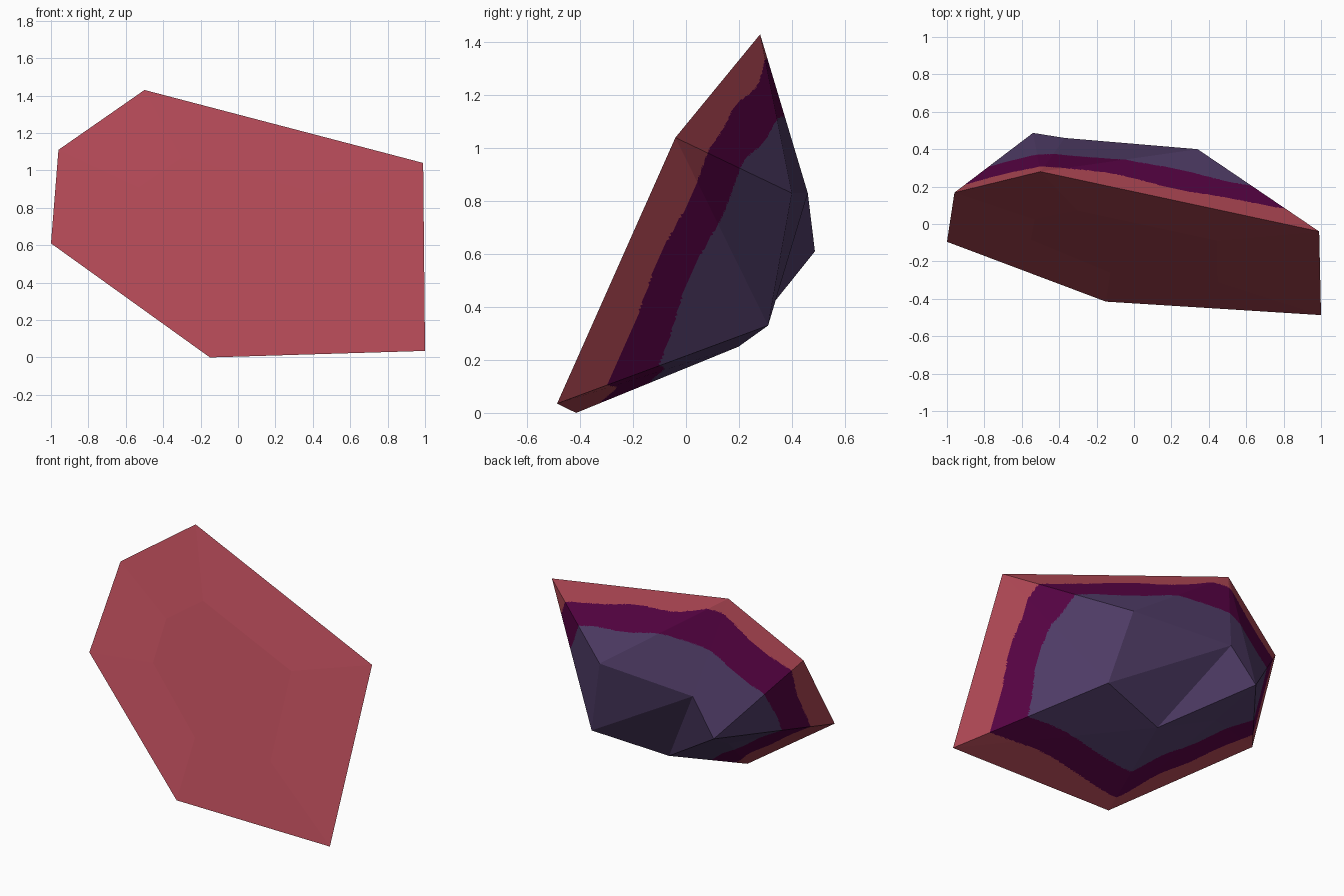
import bpy, bmesh, math
from mathutils import Vector

if "Cube" in bpy.data.objects:
    bpy.data.objects.remove(bpy.data.objects["Cube"])


def flat_colour(name, rgb):
    m = bpy.data.materials.new(name)
    m.diffuse_color = (*rgb, 1.0)
    m.use_nodes = True
    m.node_tree.nodes["Principled BSDF"].inputs["Base Color"].default_value = m.diffuse_color
    return m


def plane_y(x, z):
    """Depth of the broad front face."""
    return -0.398 - 0.10 * x + 0.44 * z


# outline of the broad front face, then the corners of the cut-down back
corners = {
    "A": (-0.50, 0.28, 1.43), "B": (-0.96, 0.168, 1.11), "C": (-1.00, -0.095, 0.61),
    "D": (-0.15, -0.415, 0.0), "E": (1.00, -0.487, 0.035), "F": (0.99, -0.04, 1.04),
    "G": (0.34, 0.40, 0.83), "H": (-0.37, 0.46, 0.83), "I": (-0.54, 0.487, 0.61),
    "K": (0.46, 0.31, 0.33), "L": (-0.017, 0.198, 0.25), "M": (-0.455, 0.215, 0.455)}
back_faces = "AGF AHG FKE FGK GHK HLK HIL LIM EKL ELD DLM DMC CMI CIB BIA AIH".split()

# back of the stone, finely divided so the colour bands have clean borders
bm = bmesh.new()
v = {k: bm.verts.new(co) for k, co in corners.items()}
for names in back_faces:
    bm.faces.new([v[n] for n in names])
bmesh.ops.subdivide_edges(bm, edges=bm.edges[:], cuts=75, use_grid_fill=True)


# colour bands follow the depth behind the front face, with a gentle wobble
def band(c):
    d = c.y - plane_y(c.x, c.z) - 0.03 * c.x
    d += 0.010 * math.sin(9 * c.x + 4 * c.z) + 0.008 * math.sin(13 * c.z - 7 * c.x)
    # bands pinch in at the lowest corner and widen at the lower right
    d += 0.05 * math.exp(-((c.x + 0.15) ** 2 + c.z ** 2) / 0.05)
    d -= 0.04 * math.exp(-((c.x - 0.8) ** 2 + c.z ** 2) / 0.08)
    return 0 if d < 0.10 else 1 if d < 0.25 else 2


for f in bm.faces:
    f.material_index = band(f.calc_center_median())

# front: a shallow raised hexagon at half the outline's size
outer = [bm.verts.new(corners[n]) for n in "ABCDEF"]
inner = []
for o in outer:
    x, z = (o.co.x - 0.103) / 2, (o.co.z + 0.705) / 2
    inner.append(bm.verts.new((x, plane_y(x, z) - 0.03, z)))
bm.faces.new(inner)
for i in range(6):
    j = (i + 1) % 6
    bm.faces.new([outer[i], outer[j], inner[j], inner[i]])

# turn every face outwards
bm.normal_update()
middle = Vector((-0.05, 0.1, 0.6))
for f in bm.faces:
    if f.normal.dot(f.calc_center_median() - middle) < 0:
        f.normal_flip()

mesh = bpy.data.meshes.new("banded_stone")
bm.to_mesh(mesh)
bm.free()
for m in (flat_colour("dusty red", (0.413, 0.061, 0.086)),
          flat_colour("deep magenta", (0.093, 0.0008, 0.056)),
          flat_colour("slate violet", (0.080, 0.046, 0.136))):
    mesh.materials.append(m)
stone = bpy.data.objects.new("banded_stone", mesh)
bpy.context.collection.objects.link(stone)
